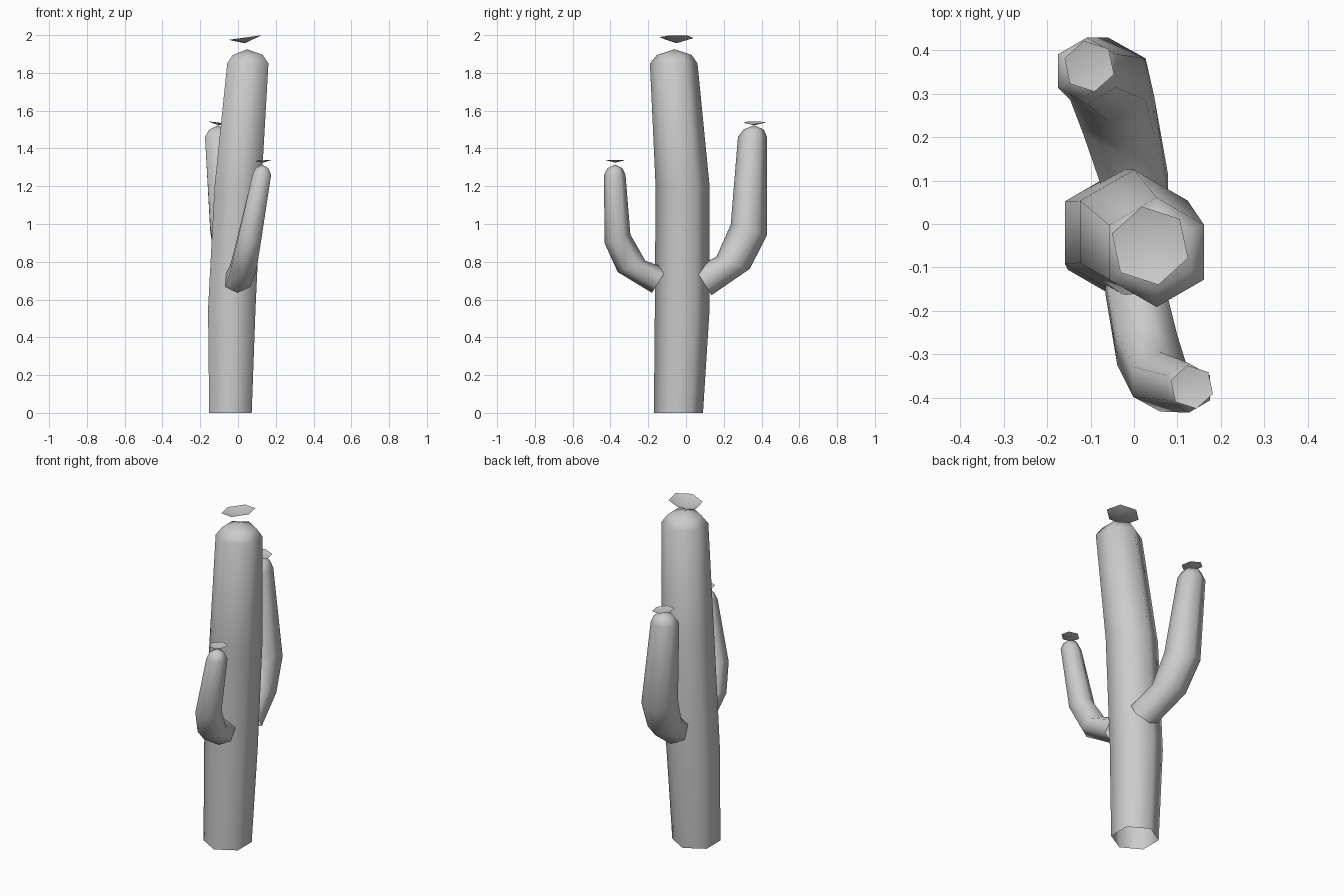
import bpy, bmesh
from math import cos, sin, radians
from mathutils import Matrix, Vector

if "Cube" in bpy.data.objects:
    bpy.data.objects.remove(bpy.data.objects["Cube"])

SIDES = 6


def finish(bm, name):
    mesh = bpy.data.meshes.new(name)
    bm.to_mesh(mesh)
    bm.free()
    mesh.shade_smooth()
    obj = bpy.data.objects.new(name, mesh)
    bpy.context.collection.objects.link(obj)
    return obj


def stem(name, rings, apex):
    """Hexagonal tube through rings (x, y, z, radius, lean in degrees toward +y), closed by an apex."""
    bm = bmesh.new()
    loops = []
    for x, y, z, r, lean in rings:
        rot = Matrix.Rotation(radians(-lean), 3, 'X')
        loop = []
        for i in range(SIDES):
            a = radians(30 + 60 * i)
            loop.append(bm.verts.new(rot @ Vector((r * cos(a), r * sin(a), 0)) + Vector((x, y, z))))
        loops.append(loop)
    for a, b in zip(loops, loops[1:]):
        for i in range(SIDES):
            j = (i + 1) % SIDES
            bm.faces.new((a[i], a[j], b[j], b[i]))
    tip = bm.verts.new(apex)
    for i in range(SIDES):
        bm.faces.new((loops[-1][i], loops[-1][(i + 1) % SIDES], tip))
    return finish(bm, name)


def flower(name, x, y, z, r, depth, slope):
    """Shallow hexagonal cup; slope raises the rim along x."""
    bm = bmesh.new()
    rim = []
    for i in range(SIDES):
        a = radians(42 + 60 * i)
        dx, dy = r * cos(a), r * sin(a)
        rim.append(bm.verts.new((x + dx, y + dy, z + depth + slope * dx)))
    mid = bm.verts.new((x, y, z))
    for i in range(SIDES):
        bm.faces.new((mid, rim[i], rim[(i + 1) % SIDES]))
    return finish(bm, name)


# Trunk
stem("trunk", [
    (-0.04, -0.04, 0.00, 0.130, 0),
    (-0.033, -0.02, 0.55, 0.145, 0),
    (0.00, -0.018, 1.20, 0.143, 0),
    (0.052, -0.065, 1.85, 0.126, 0),
    (0.052, -0.062, 1.895, 0.092, 0),
], (0.05, -0.06, 1.925))

# Back arm, the taller one
stem("back_arm", [
    (0.005, 0.09, 0.695, 0.085, 58),
    (-0.035, 0.25, 0.795, 0.094, 20),
    (-0.06, 0.333, 0.97, 0.100, 16),
    (-0.108, 0.352, 1.46, 0.077, 0),
    (-0.106, 0.358, 1.50, 0.054, 0),
], (-0.105, 0.36, 1.523))

# Front arm, the shorter one
stem("front_arm", [
    (0.0, -0.14, 0.70, 0.076, -58),
    (0.03, -0.288, 0.775, 0.079, -22),
    (0.06, -0.363, 0.922, 0.072, -18),
    (0.126, -0.377, 1.26, 0.057, 0),
    (0.127, -0.377, 1.295, 0.040, 0),
], (0.127, -0.377, 1.315))

# Flowers hovering over each tip
flower("trunk_flower", 0.037, -0.05, 1.957, 0.092, 0.030, 0.14)
flower("back_flower", -0.103, 0.363, 1.523, 0.060, 0.014, -0.12)
flower("front_flower", 0.133, -0.375, 1.325, 0.051, 0.012, 0.06)
